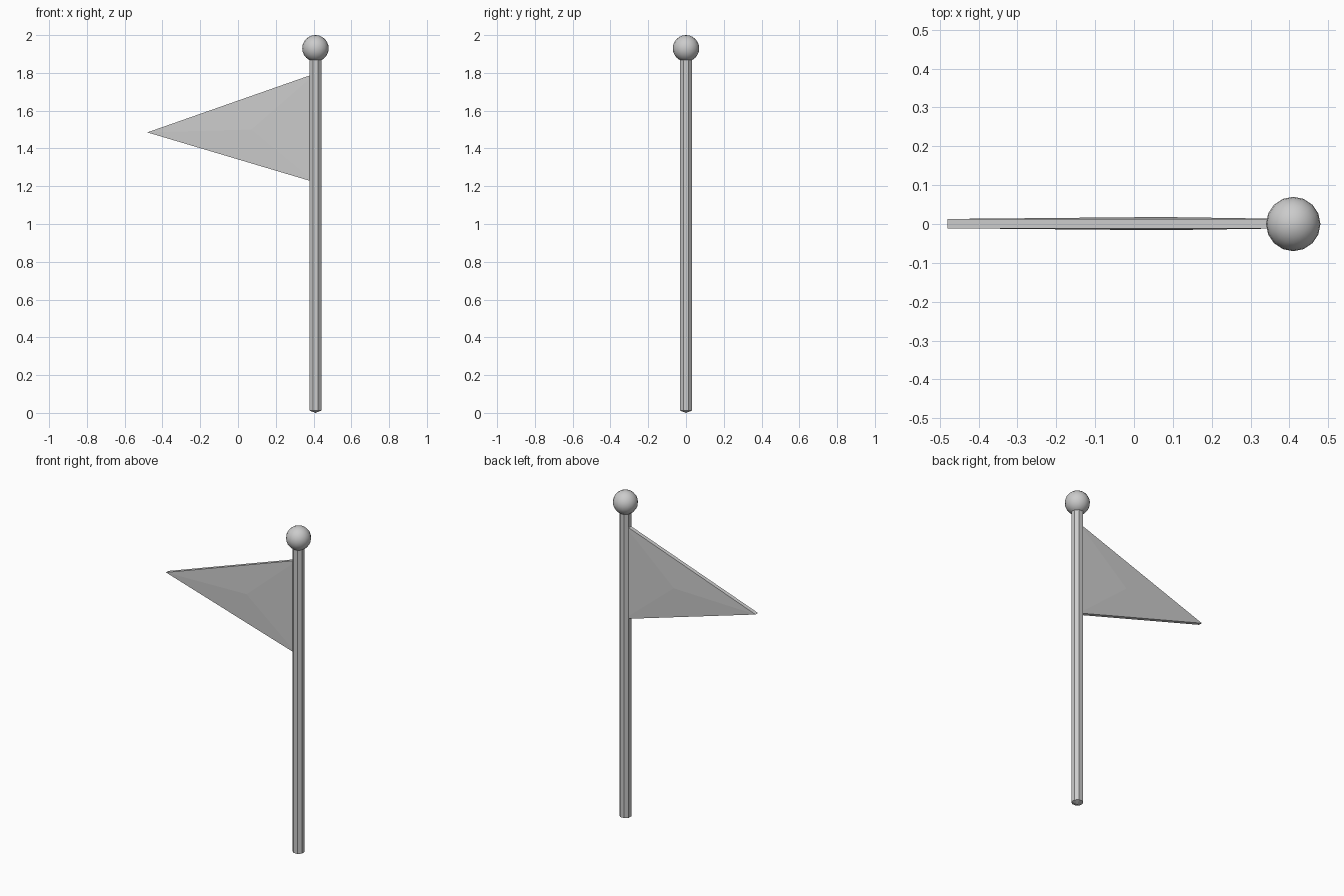
import bpy, bmesh, math
from mathutils import Matrix, Vector

if "Cube" in bpy.data.objects:
    bpy.data.objects.remove(bpy.data.objects["Cube"])

POLE_X = 0.41

grey = bpy.data.materials.new("light_grey")
grey.diffuse_color = (0.6, 0.6, 0.6, 1)
grey.use_nodes = True
grey.node_tree.nodes["Principled BSDF"].inputs["Base Color"].default_value = grey.diffuse_color


def make_object(name, bm):
    bmesh.ops.recalc_face_normals(bm, faces=bm.faces[:])
    mesh = bpy.data.meshes.new(name)
    bm.to_mesh(mesh)
    bm.free()
    mesh.materials.append(grey)
    obj = bpy.data.objects.new(name, mesh)
    bpy.context.collection.objects.link(obj)
    return obj


def prism(bm, outline, axis, bulge):
    """Extrude an outline along axis and puff both end caps outward."""
    cap = bm.faces.new([bm.verts.new(p) for p in outline])
    ext = bmesh.ops.extrude_face_region(bm, geom=[cap], use_keep_orig=True)
    verts = [v for v in ext["geom"] if isinstance(v, bmesh.types.BMVert)]
    end = [f for f in ext["geom"] if isinstance(f, bmesh.types.BMFace)][0]
    bmesh.ops.translate(bm, verts=verts, vec=axis)
    step = Vector(axis).normalized() * bulge
    for face, offset in ((cap, -step), (end, step)):
        centre = bmesh.ops.poke(bm, faces=[face])["verts"][0]
        centre.co += offset


# Eight-sided pole with slightly domed ends
bm = bmesh.new()
ring = [(POLE_X + 0.034 * math.cos((i + 0.5) * math.pi / 4),
         0.034 * math.sin((i + 0.5) * math.pi / 4), 0.012) for i in range(8)]
prism(bm, ring, (0, 0, 1.88), 0.012)
make_object("pole", bm)

# Triangular pennant with softly puffed sides
bm = bmesh.new()
prism(bm, [(POLE_X, -0.011, 1.797), (-0.48, -0.011, 1.485), (POLE_X, -0.011, 1.22)],
      (0, 0.024, 0), 0.005)
make_object("flag", bm)

# Ball finial
bm = bmesh.new()
bmesh.ops.create_uvsphere(bm, u_segments=16, v_segments=12, radius=0.07,
                          matrix=Matrix.Translation((POLE_X, 0, 1.93)))
for f in bm.faces:
    f.smooth = True
make_object("finial_ball", bm)
